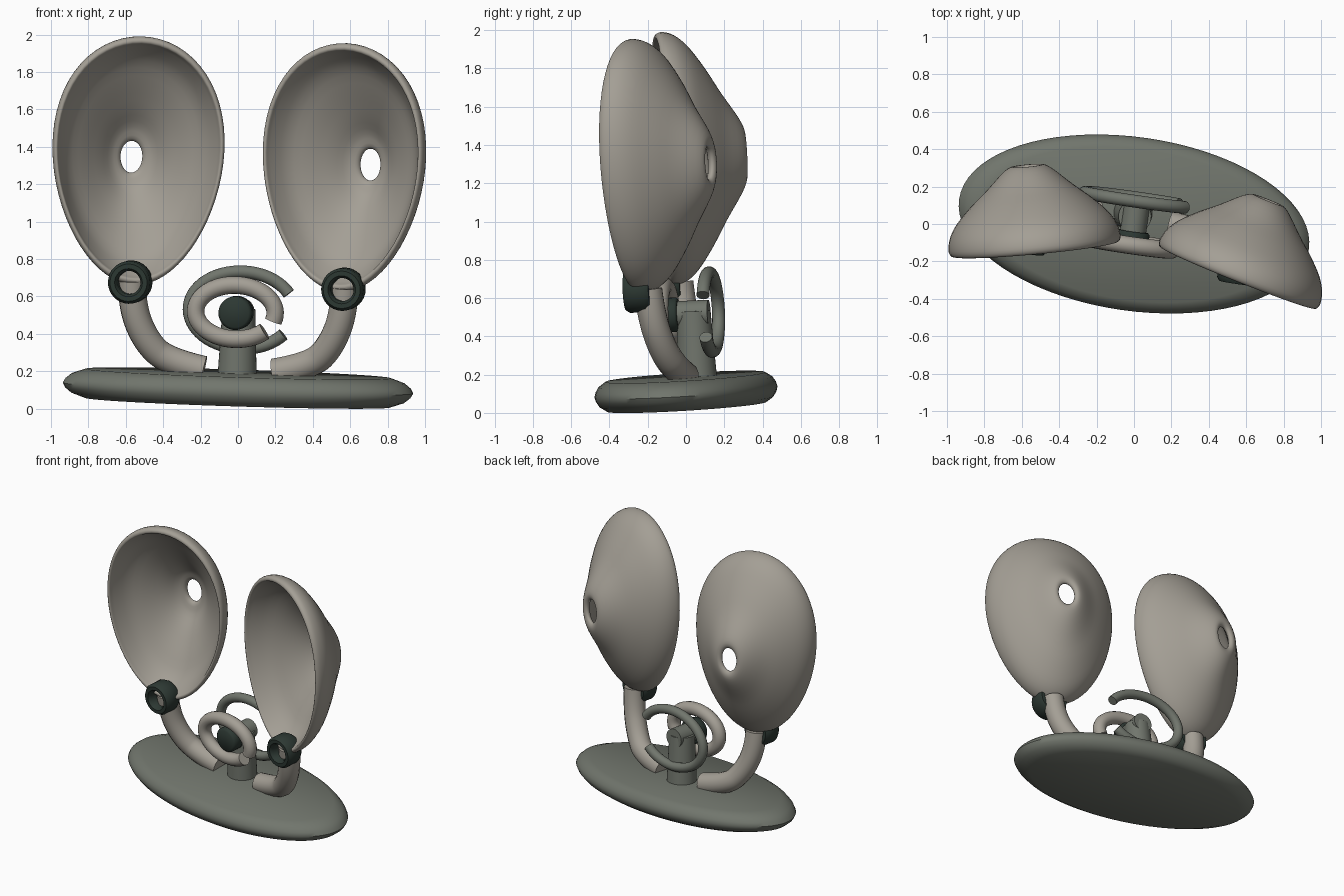
import bpy, bmesh, math
from mathutils import Matrix, Vector

if "Cube" in bpy.data.objects:
    bpy.data.objects.remove(bpy.data.objects["Cube"])

# Whole piece is turned and tipped slightly
Z = Vector((0.026, -0.051, 1)).normalized()
X = Vector((0.990, -0.141, -0.033)).normalized()
Y = Z.cross(X).normalized()
X = Y.cross(Z)
ROOT = Matrix.Translation((0, 0, 0.11)) @ Matrix((X, Y, Z)).transposed().to_4x4()


def material(name, rgb):
    m = bpy.data.materials.new(name)
    m.diffuse_color = (*rgb, 1)
    m.use_nodes = True
    m.node_tree.nodes["Principled BSDF"].inputs["Base Color"].default_value = m.diffuse_color
    return m


CLAY = material("warm_clay", (0.37, 0.345, 0.30))
GREY = material("grey_green", (0.165, 0.18, 0.152))
DARK = material("dark_green", (0.026, 0.040, 0.033))


def finish(name, mesh, mat, angle=50):
    bm = bmesh.new()
    bm.from_mesh(mesh)
    bmesh.ops.recalc_face_normals(bm, faces=bm.faces)
    bm.to_mesh(mesh)
    bm.free()
    mesh.materials.clear()
    mesh.materials.append(mat)
    ob = bpy.data.objects.new(name, mesh)
    bpy.context.collection.objects.link(ob)
    ob.matrix_world = ROOT
    bpy.ops.object.select_all(action='DESELECT')
    ob.select_set(True)
    bpy.context.view_layer.objects.active = ob
    bpy.ops.object.shade_smooth_by_angle(angle=math.radians(angle))
    return ob


def loft(name, rings, mat, closed=False, angle=50):
    """Skin a list of closed rings; cap the ends unless the loft closes."""
    bm = bmesh.new()
    vs = [[bm.verts.new(p) for p in r] for r in rings]
    n = len(vs[0])
    pairs = list(zip(vs, vs[1:])) + ([(vs[-1], vs[0])] if closed else [])
    for a, b in pairs:
        for i in range(n):
            j = (i + 1) % n
            bm.faces.new((a[i], a[j], b[j], b[i]))
    if not closed:
        bm.faces.new(vs[0])
        bm.faces.new(vs[-1])
    mesh = bpy.data.meshes.new(name)
    bm.to_mesh(mesh)
    bm.free()
    return finish(name, mesh, mat, angle)


def tube(name, pts, radius, mat, kind='POLY'):
    cu = bpy.data.curves.new(name, 'CURVE')
    cu.dimensions = '3D'
    cu.bevel_depth = radius
    cu.bevel_resolution = 6
    cu.use_fill_caps = True
    sp = cu.splines.new(kind)
    sp.points.add(len(pts) - 1)
    for p, q in zip(sp.points, pts):
        p.co = (*q, 1)
    if kind == 'NURBS':
        sp.order_u = 3
        sp.use_endpoint_u = True
        sp.resolution_u = 10
    tmp = bpy.data.objects.new("tmp", cu)
    bpy.context.collection.objects.link(tmp)
    dg = bpy.context.evaluated_depsgraph_get()
    mesh = bpy.data.meshes.new_from_object(tmp.evaluated_get(dg))
    bpy.data.objects.remove(tmp)
    return finish(name, mesh, mat)


def circle(n):
    return [(math.cos(2 * math.pi * i / n), math.sin(2 * math.pi * i / n)) for i in range(n)]


def smooth_loop(pts, steps=3):
    """Closed Catmull-Rom through 2D points."""
    out, n = [], len(pts)
    for i in range(n):
        a, b, c, d = (Vector(pts[(i + k) % n]) for k in (-1, 0, 1, 2))
        for s in range(steps):
            t = s / steps
            out.append(0.5 * (2 * b + (c - a) * t + (2 * a - 5 * b + 4 * c - d) * t * t
                              + (3 * b - a - 3 * c + d) * t ** 3))
    return out


# Oval base with a chamfered, rounded edge
prof = [(0.87, -0.078), (0.95, -0.052), (0.985, -0.025), (1, 0),
        (0.985, 0.025), (0.95, 0.052), (0.87, 0.078)]
loft("base", [[(0.945 * r * c, 0.465 * r * s, z) for c, s in circle(72)] for r, z in prof], GREY)

# Shell cross-section: (fraction of outline, depth), outside, lip, inside
SHELL = smooth_loop([(0.13, 0.362), (0.19, 0.375), (0.30, 0.345), (0.5, 0.26), (0.7, 0.182),
                     (0.88, 0.098), (0.97, 0.03), (1.0, -0.03), (0.985, -0.062), (0.95, -0.065),
                     (0.92, -0.03), (0.8, 0.07), (0.6, 0.155), (0.4, 0.24), (0.25, 0.31),
                     (0.15, 0.335)])
TURN = math.radians(13.5)

for side, label in ((-1, "left"), (1, "right")):
    # Egg-shaped bowl with a hole at its deepest point
    rings = []
    for f, d in SHELL:
        ring = []
        for c, s in circle(64):
            w = 0.458 * f * c * (1 + 0.13 * s * f)
            ring.append((side * (0.563 + w * math.cos(TURN) + d * math.sin(TURN)),
                         -0.08 - w * math.sin(TURN) + d * math.cos(TURN),
                         1.205 + 0.665 * f * s))
        rings.append(ring)
    loft(label + "_shell", rings, CLAY, closed=True, angle=80)

    # Bent stem from base to shell
    path = [(0.575, -0.09, 0.56), (0.572, -0.08, 0.42), (0.50, -0.04, 0.24),
            (0.39, 0.01, 0.13), (0.19, 0.025, 0.09)]
    tube(label + "_stem", [(side * x, y, z) for x, y, z in path], 0.075, CLAY, 'NURBS')

    # Dark open collar at the joint
    sect = [(0.062, -0.055), (0.075, -0.075), (0.10, -0.075), (0.114, -0.055),
            (0.114, 0.035), (0.10, 0.06), (0.075, 0.06), (0.062, 0.04)]
    loft(label + "_collar", [[(side * 0.576 + r * c, -0.135 + y, 0.555 + r * s)
                              for c, s in circle(32)] for r, y in sect], DARK, closed=True)

# Centre post
loft("centre_post", [[(-0.015 + r * c, 0.06 + r * s, z) for c, s in circle(32)]
                     for r, z in ((0.105, 0.05), (0.088, 0.42))], GREY)


# Barrel and dark knob pointing forward from the post
def barrel(name, steps, mat):
    loft(name, [[(-0.012 + r * c, y, 0.405 + r * s) for c, s in circle(32)]
                for r, y in steps], mat)


barrel("barrel", ((0.07, -0.04), (0.07, 0.14)), GREY)
barrel("knob", ((0.075, -0.115), (0.09, -0.10), (0.09, -0.03), (0.08, -0.02)), DARK)


# Two open oval rings, one in front and one behind
def open_ring(name, y, rx, rz, start, end, radius, mat):
    pts = []
    for i in range(49):
        a = math.radians(start + (end - start) * i / 48)
        pts.append((-0.012 + rx * math.cos(a), y, 0.41 + rz * math.sin(a)))
    tube(name, pts, radius, mat)


open_ring("front_ring", -0.09, 0.215, 0.145, -17, 318, 0.047, CLAY)
open_ring("back_ring", 0.15, 0.285, 0.205, 28, 323, 0.034, GREY)
